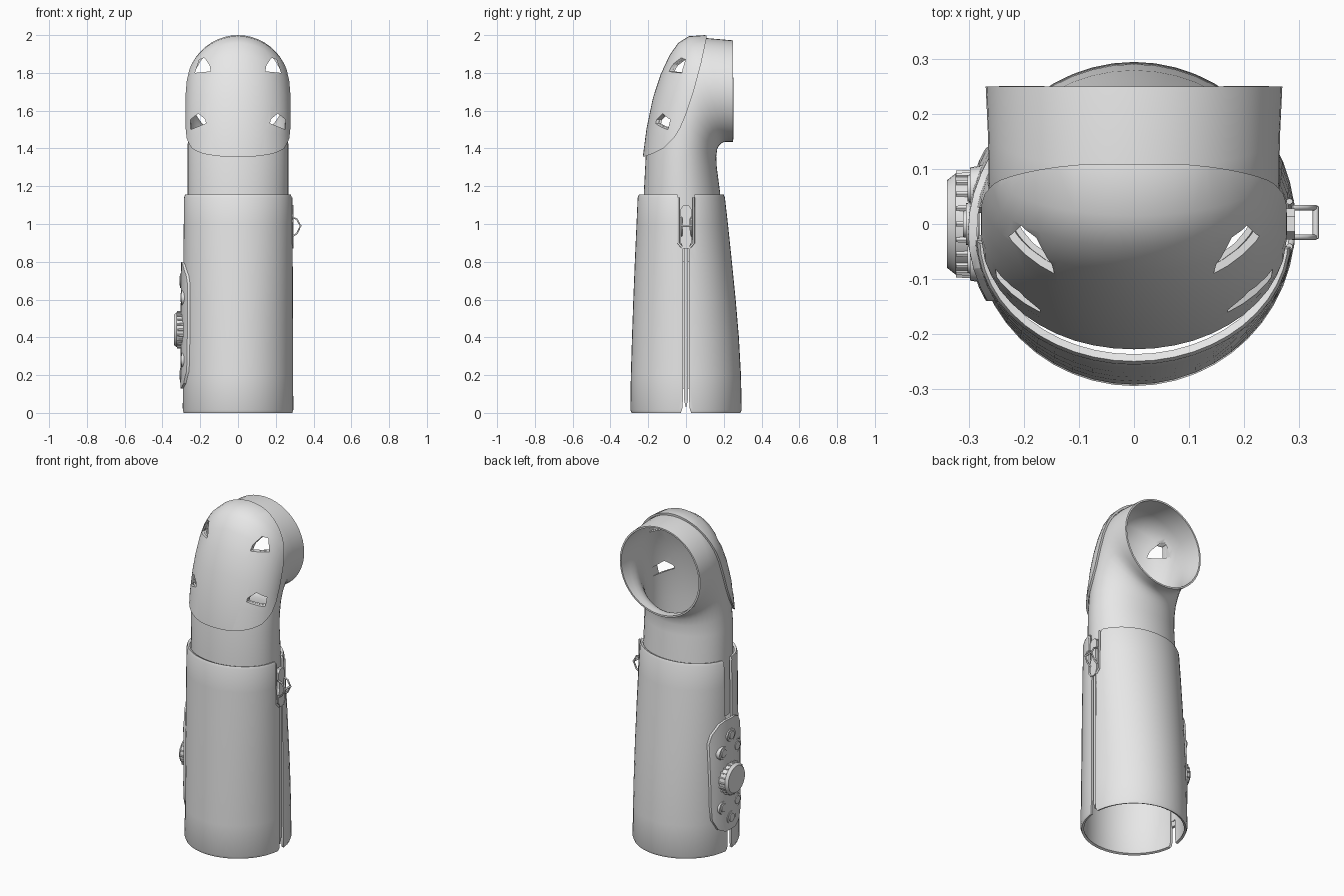
import bpy, bmesh, math
from mathutils import Vector

if "Cube" in bpy.data.objects:
    bpy.data.objects.remove(bpy.data.objects["Cube"])

grey = bpy.data.materials.new("plain grey")
grey.use_nodes = True
grey.diffuse_color = (0.8, 0.8, 0.8, 1)
grey.node_tree.nodes["Principled BSDF"].inputs["Base Color"].default_value = (0.8, 0.8, 0.8, 1)


def add(name, bm):
    mesh = bpy.data.meshes.new(name)
    bm.to_mesh(mesh)
    bm.free()
    mesh.materials.append(grey)
    ob = bpy.data.objects.new(name, mesh)
    bpy.context.collection.objects.link(ob)
    return ob


def activate(ob):
    bpy.ops.object.select_all(action='DESELECT')
    ob.select_set(True)
    bpy.context.view_layer.objects.active = ob


def smooth(ob, angle=35):
    activate(ob)
    bpy.ops.object.shade_smooth_by_angle(angle=math.radians(angle))


def shell(name, stations, thickness, grow=0.0, sides=48):
    """Open tube of elliptical rings; a station is front (y, z), back (y, z), half width."""
    bm = bmesh.new()
    rings = []
    for fy, fz, by, bz, half in stations:
        front, back = Vector((0, fy, fz)), Vector((0, by, bz))
        mid, reach = (front + back) / 2, (front - back) / 2
        reach = reach.normalized() * (reach.length + grow)
        side = Vector((half + grow, 0, 0))
        turns = [2 * math.pi * i / sides for i in range(sides)]
        rings.append([bm.verts.new(mid + side * math.sin(t) + reach * math.cos(t)) for t in turns])
    for low, high in zip(rings, rings[1:]):
        for i in range(sides):
            j = (i + 1) % sides
            bm.faces.new((low[i], low[j], high[j], high[i]))
    ob = add(name, bm)
    mod = ob.modifiers.new("wall", 'SOLIDIFY')
    mod.thickness, mod.offset = thickness, -1
    activate(ob)
    bpy.ops.object.modifier_apply(modifier=mod.name)
    return ob


def prism(name, outline, axis, start, end):
    """Extrude an outline: (y, z) along x, or (x, z) along y."""
    bm = bmesh.new()
    place = (lambda p, d: (d, p[0], p[1])) if axis == 'x' else (lambda p, d: (p[0], d, p[1]))
    a = [bm.verts.new(place(p, start)) for p in outline]
    b = [bm.verts.new(place(p, end)) for p in outline]
    bm.faces.new(a)
    bm.faces.new(b[::-1])
    for i in range(len(a)):
        j = (i + 1) % len(a)
        bm.faces.new((a[i], b[i], b[j], a[j]))
    bmesh.ops.recalc_face_normals(bm, faces=bm.faces)
    return add(name, bm)


def carve(ob, cutters, operation):
    for cutter in cutters:
        mod = ob.modifiers.new("carve", 'BOOLEAN')
        mod.operation, mod.solver, mod.object = operation, 'EXACT', cutter
        activate(ob)
        bpy.ops.object.modifier_apply(modifier=mod.name)


def mirrored(points):
    return points + [(-u, v) for u, v in reversed(points)]


def disc(name, x_in, x_out, y, z, r_in, r_out, sides=24):
    bm = bmesh.new()
    bmesh.ops.create_cone(bm, cap_ends=True, segments=sides, radius1=r_in,
                          radius2=r_out, depth=x_in - x_out)
    for v in bm.verts:
        v.co = Vector(((x_in + x_out) / 2 - v.co.z, y + v.co.x, z + v.co.y))
    bmesh.ops.recalc_face_normals(bm, faces=bm.faces)
    ob = add(name, bm)
    smooth(ob)
    return ob


def wire(name, points, radius, closed=False):
    curve = bpy.data.curves.new(name, 'CURVE')
    curve.dimensions = '3D'
    curve.bevel_depth, curve.bevel_resolution = radius, 1
    curve.use_fill_caps = True
    line = curve.splines.new('POLY')
    line.points.add(len(points) - 1)
    for p, co in zip(line.points, points):
        p.co = (*co, 1)
    line.use_cyclic_u = closed
    curve.materials.append(grey)
    ob = bpy.data.objects.new(name, curve)
    bpy.context.collection.objects.link(ob)


# Sleeve, tapering upward, split down both sides
SLEEVE = [(-f, z, b, z, h) for z, f, b, h in (
    (0.0, .288, .288, .289), (.015, .295, .295, .294), (.2, .292, .291, .293),
    (.4, .286, .28, .292), (.6, .279, .263, .291), (.8, .271, .243, .29),
    (1.0, .262, .222, .288), (1.14, .256, .206, .286), (1.155, .25, .2, .281))]
sleeve = shell("sleeve", SLEEVE, 0.014)
zip_slit = prism("zip_slit", mirrored(
    [(-.035, -.02), (-.02, .02), (-.017, .06), (-.017, .88), (-.04, .9), (-.04, 1.13), (-.055, 1.2)]),
    'x', .1, .5)
rear_slit = prism("rear_slit", mirrored(
    [(-.035, -.02), (-.02, .03), (-.02, .7), (-.03, .75), (-.03, 1.13), (-.045, 1.2)]),
    'x', -.5, -.1)
carve(sleeve, [zip_slit, rear_slit], 'DIFFERENCE')

# Elbow tube, bending to a round opening at the back
ELBOW = [
    (-.228, .8, .19, .8, .262), (-.223, 1.17, .18, 1.17, .267),
    (-.213, 1.36, .163, 1.3, .267), (-.195, 1.5, .16, 1.36, .266),
    (-.163, 1.66, .165, 1.395, .265), (-.125, 1.78, .175, 1.415, .265),
    (-.08, 1.88, .187, 1.427, .265), (-.035, 1.945, .2, 1.433, .265),
    (.02, 1.98, .215, 1.435, .265), (.1, 1.985, .23, 1.435, .266),
    (.25, 1.972, .25, 1.435, .27)]
elbow = shell("elbow_tube", ELBOW, 0.01)

# Front shield, a second layer over the bend with a curved edge
shield = shell("front_shield", ELBOW, 0.013, grow=0.015)
shield_side = prism("shield_side", [
    (.115, 2.1), (.108, 1.98), (.08, 1.85), (.04, 1.7), (0, 1.58), (-.03, 1.51), (-.06, 1.46),
    (-.12, 1.4), (-.17, 1.375), (-.22, 1.357), (-.4, 1.35), (-.4, 2.1)], 'x', -.5, .5)
carve(shield, [shield_side], 'INTERSECT')

# Vent holes through shield and elbow
upper_vent = [(.228, 1.8), (.145, 1.808), (.15, 1.84), (.178, 1.88), (.205, 1.87)]
lower_vent = [(.25, 1.5), (.252, 1.553), (.21, 1.585), (.172, 1.553), (.17, 1.533)]
vents = []
for s in (-1, 1):
    for outline in (upper_vent, lower_vent):
        vents.append(prism("vent", [(s * u, v) for u, v in outline], 'y', -.4, .04))
carve(shield, vents, 'DIFFERENCE')
carve(elbow, vents, 'DIFFERENCE')

# Control panel hugging the sleeve
panel = shell("control_panel", SLEEVE, 0.016, grow=0.012)
panel_outline = prism("panel_outline", mirrored(
    [(-.05, .13), (-.1, .155), (-.135, .22), (-.14, .3), (-.14, .68), (-.125, .73), (-.08, .785), (-.04, .8)]),
    'x', -.5, -.1)
carve(panel, [panel_outline], 'INTERSECT')

for ob in (sleeve, elbow, shield, panel):
    smooth(ob)
for helper in vents + [zip_slit, rear_slit, shield_side, panel_outline]:
    bpy.data.objects.remove(helper)

# Buttons and ribbed knob
for y, z in ((0, .7), (-.065, .61), (.065, .61), (-.065, .28), (.065, .28), (0, .2)):
    x = -.302 + abs(y) * .12
    disc("button_rim", x + .02, x - .004, y, z, .042, .038)
    disc("button", x + .02, x - .009, y, z, .03, .024)
disc("knob", -.28, -.325, 0, .44, .092, .092, 32)
disc("knob_cap", -.325, -.34, 0, .44, .092, .08, 32)
for i in range(20):
    t = 2 * math.pi * i / 20
    y, z = .093 * math.cos(t), .44 + .093 * math.sin(t)
    disc("knob_rib", -.288, -.324, y, z, .007, .005, 6)

# Zip strip, slider and pull
prism("zip_strip", mirrored([(-.002, .03), (-.01, .07), (-.01, .92)]), 'x', .272, .284)
prism("slider", mirrored([(-.014, .87), (-.028, .9), (-.028, .95), (-.018, .98), (-.018, 1.02),
                          (-.028, 1.04), (-.028, 1.08), (-.014, 1.1)]), 'x', .272, .293)
for y in (-.024, .03):
    wire("pull_loop", [(.288, y, 1.035), (.312, y, 1.025), (.331, y, .99), (.312, y, .95), (.288, y, .935)], .005)
wire("pull_bar", [(.331, -.026, .99), (.331, .032, .99)], .006)
for s in (-1, 1):
    wire("notch_bead", [(.283, s * .041, 1.14), (.286, s * .041, .9), (.288, s * .02, .875)], .006)
